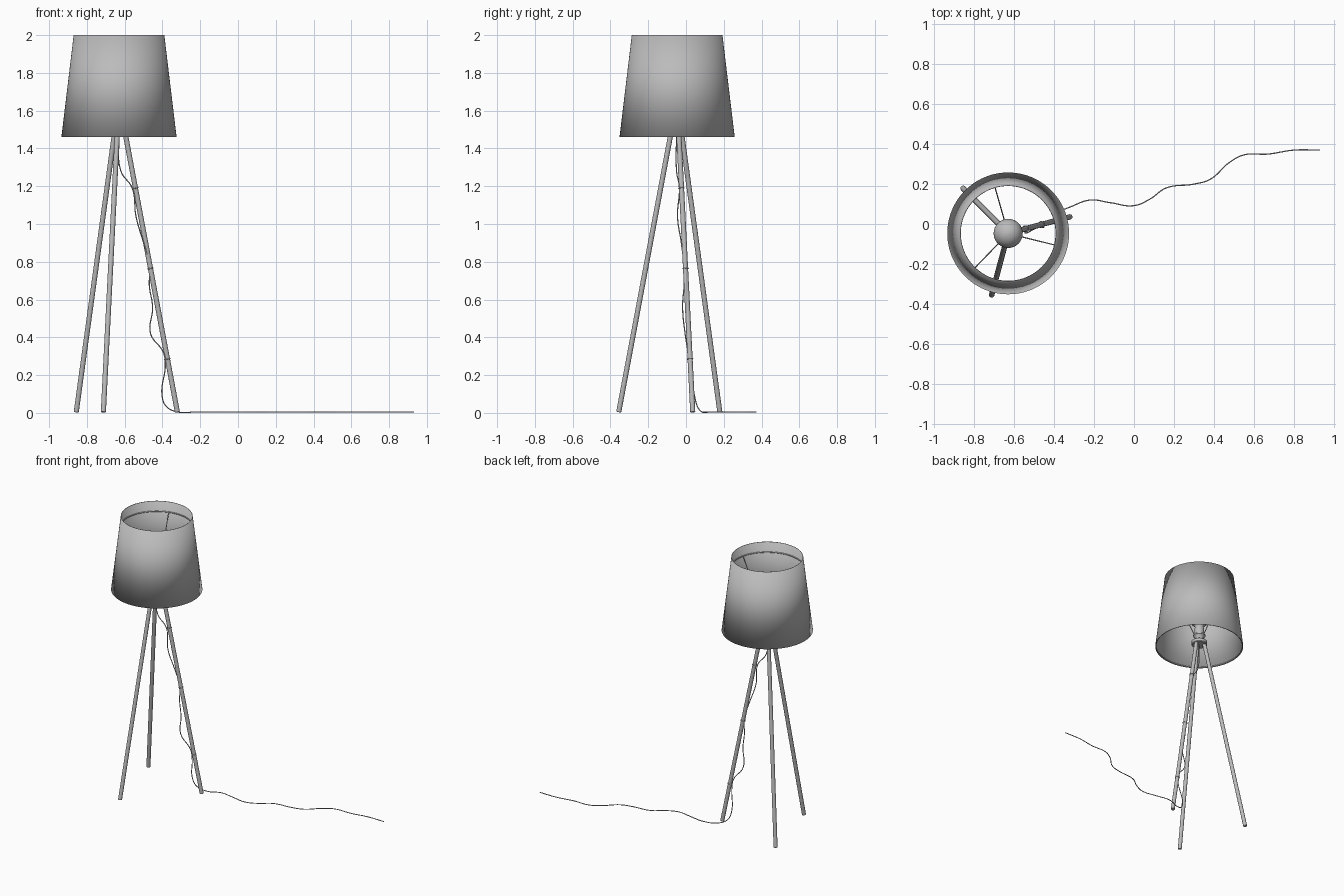
import bpy, math
from mathutils import Vector

cube = bpy.data.objects.get("Cube")
if cube:
    bpy.data.objects.remove(cube, do_unlink=True)

grey = bpy.data.materials.new("neutral grey")
grey.use_nodes = True
COLOUR = (0.5, 0.5, 0.5, 1)
grey.diffuse_color = COLOUR
grey.node_tree.nodes["Principled BSDF"].inputs["Base Color"].default_value = COLOUR

CENTRE = Vector((-0.63, -0.047, 0))
LEG_ANGLES = (15, 135, 255)
SPOKE_ANGLES = (-14, 106, 226)


def polar(radius, degrees, z):
    a = math.radians(degrees)
    return CENTRE + Vector((radius * math.cos(a), radius * math.sin(a), z))


def finish(name, smooth=True):
    obj = bpy.context.object
    obj.name = name
    obj.data.materials.append(grey)
    if smooth:
        bpy.ops.object.shade_smooth_by_angle(angle=math.radians(40))
    return obj


def rod(name, start, end, radius, sides=20):
    axis = end - start
    bpy.ops.mesh.primitive_cylinder_add(vertices=sides, radius=radius, depth=axis.length,
                                        location=(start + end) / 2,
                                        rotation=axis.to_track_quat('Z', 'Y').to_euler())
    return finish(name)


def hoop(name, location, major, minor, direction=Vector((0, 0, 1)), segments=64):
    bpy.ops.mesh.primitive_torus_add(major_radius=major, minor_radius=minor,
                                     major_segments=segments, minor_segments=8,
                                     location=location,
                                     rotation=direction.to_track_quat('Z', 'Y').to_euler())
    return finish(name)


def lathe(name, profile, steps=48):
    # Revolve a radius/height profile around the lamp axis
    verts = [polar(r, 360 * i / steps, z) for r, z in profile for i in range(steps)]
    faces = [(j * steps + i, j * steps + (i + 1) % steps,
              (j + 1) * steps + (i + 1) % steps, (j + 1) * steps + i)
             for j in range(len(profile) - 1) for i in range(steps)]
    mesh = bpy.data.meshes.new(name)
    mesh.from_pydata(verts, [], faces)
    obj = bpy.data.objects.new(name, mesh)
    bpy.context.collection.objects.link(obj)
    bpy.ops.object.select_all(action='DESELECT')
    obj.select_set(True)
    bpy.context.view_layer.objects.active = obj
    return finish(name)


# Open tapered shade with its wire hoops
shade = lathe("shade", [(0.305, 1.46), (0.24, 2.0)], 96)
wall = shade.modifiers.new("wall", 'SOLIDIFY')
wall.thickness = 0.003
wall.offset = -1
hoop("shade_upper_hoop", polar(0, 0, 1.92), 0.245, 0.004)
hoop("shade_lower_hoop", polar(0, 0, 1.465), 0.3, 0.004)

# Sloping wires carrying the shade from the socket
for i, angle in enumerate(SPOKE_ANGLES):
    rod(f"shade_spoke_{i + 1}", polar(0.035, angle, 1.54), polar(0.245, angle, 1.92), 0.003, 8)

# Hub, socket and bulb
lathe("hub", [(0, 1.47), (0.05, 1.47), (0.055, 1.475), (0.055, 1.495), (0.05, 1.5), (0, 1.5)])
lathe("socket", [(0, 1.5), (0.025, 1.5), (0.032, 1.53), (0.042, 1.54), (0.042, 1.55),
                 (0.034, 1.555), (0.034, 1.6), (0, 1.6)])
lathe("bulb", [(0.028, 1.59), (0.032, 1.62)] +
      [(0.073 * math.sin(t), 1.69 - 0.073 * math.cos(t))
       for t in [math.pi * (3 + k) / 16 for k in range(14)]], 32)

# Three splayed legs
for i, angle in enumerate(LEG_ANGLES):
    leg = rod(f"leg_{i + 1}", polar(0.32, angle, 0.004), polar(0.03, angle, 1.5), 0.0135)
    edge = leg.modifiers.new("rounded ends", 'BEVEL')
    edge.width = 0.003
    edge.segments = 2

# Bands holding the cord to one leg
for i, z in enumerate((0.285, 0.765, 1.19)):
    radius = 0.32 - 0.29 * z / 1.5
    direction = polar(0.03, 15, 1.5) - polar(0.32, 15, 0)
    hoop(f"cord_clip_{i + 1}", polar(radius, 15, z), 0.0145, 0.003, direction, 24)

# Loose cord falling along the leg and running over the floor
hanging = [(-0.63, -0.05, 1.48), (-0.62, -0.05, 1.28), (-0.56, -0.035, 1.19),
           (-0.54, -0.045, 1.04), (-0.5, -0.025, 0.9), (-0.465, -0.01, 0.77),
           (-0.47, -0.01, 0.68), (-0.452, -0.018, 0.56), (-0.463, -0.005, 0.42),
           (-0.395, 0.01, 0.32), (-0.385, 0.015, 0.26), (-0.402, 0.045, 0.09),
           (-0.38, 0.06, 0.035)]
floor = [(-0.32, 0.085), (-0.22, 0.12), (-0.12, 0.107), (0, 0.092), (0.08, 0.125),
         (0.16, 0.18), (0.3, 0.2), (0.38, 0.223), (0.48, 0.31), (0.55, 0.346),
         (0.67, 0.35), (0.8, 0.37), (0.932, 0.37)]
points = hanging + [(x, y, 0.005) for x, y in floor]
curve = bpy.data.curves.new("cord", 'CURVE')
curve.dimensions = '3D'
curve.bevel_depth = 0.003
curve.bevel_resolution = 2
curve.resolution_u = 8
curve.use_fill_caps = True
spline = curve.splines.new('BEZIER')
spline.bezier_points.add(len(points) - 1)
for knot, place in zip(spline.bezier_points, points):
    knot.co = place
    knot.handle_left_type = knot.handle_right_type = 'AUTO'
cord = bpy.data.objects.new("cord", curve)
curve.materials.append(grey)
bpy.context.collection.objects.link(cord)
